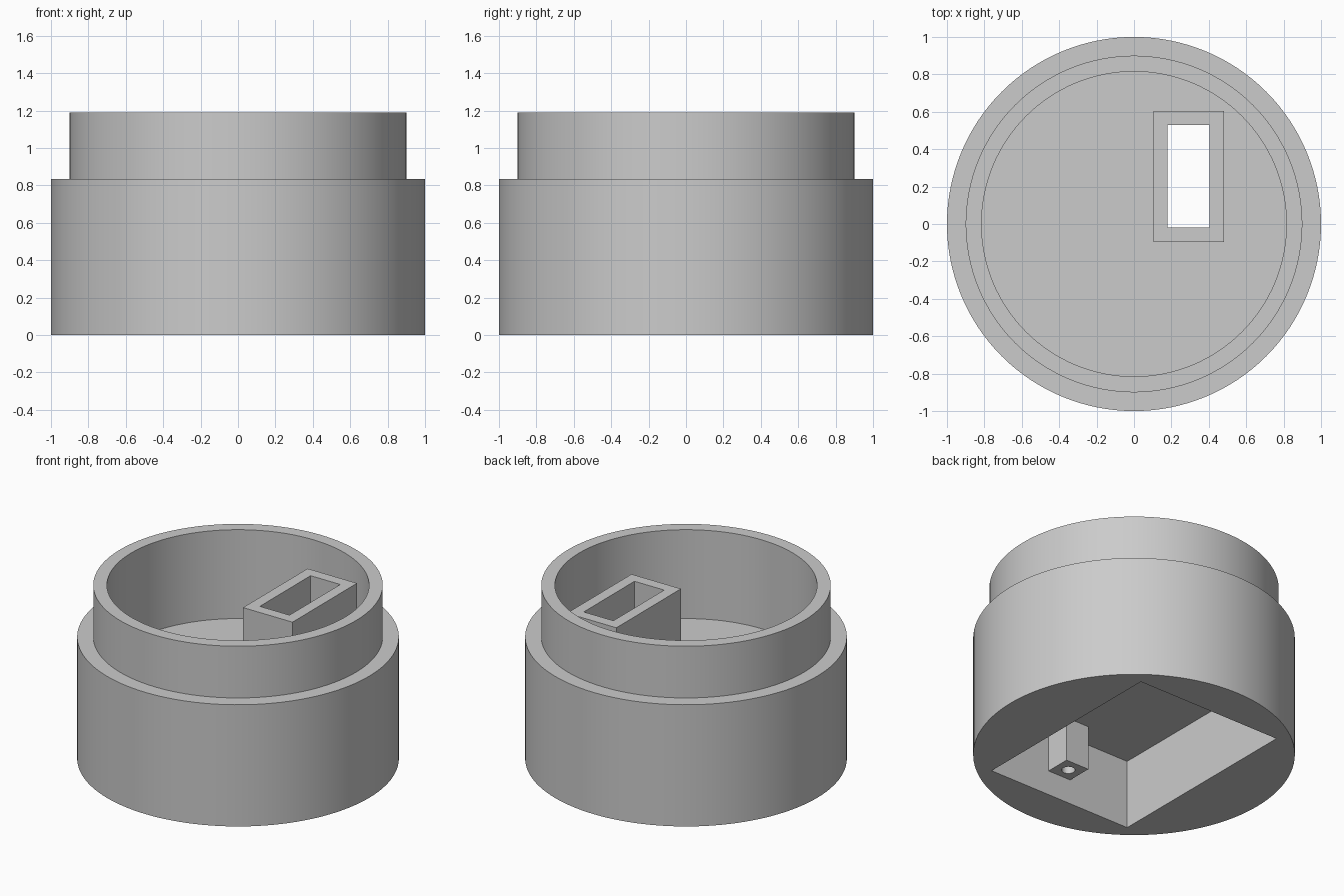
import bpy
import bmesh
import math
from mathutils import Matrix, Vector

cube = bpy.data.objects.get("Cube")
if cube:
    bpy.data.objects.remove(cube, do_unlink=True)

grey = bpy.data.materials.new("plain grey")
grey.use_nodes = True
grey.diffuse_color = (0.6, 0.6, 0.6, 1)
grey.node_tree.nodes["Principled BSDF"].inputs["Base Color"].default_value = (0.6, 0.6, 0.6, 1)

FLOOR, CEILING = 0.58, 0.475      # cup floor and underside recess ceiling
HALF_X, HALF_Y = 0.55, 0.722      # underside recess half sizes


def make_object(name, bm):
    bmesh.ops.recalc_face_normals(bm, faces=bm.faces[:])
    mesh = bpy.data.meshes.new(name)
    bm.to_mesh(mesh)
    bm.free()
    mesh.materials.append(grey)
    obj = bpy.data.objects.new(name, mesh)
    bpy.context.collection.objects.link(obj)
    return obj


def box(name, low, high):
    low, high = Vector(low), Vector(high)
    bm = bmesh.new()
    bmesh.ops.create_cube(bm, size=1, matrix=Matrix.Translation((low + high) / 2)
                          @ Matrix.Diagonal((*(high - low), 1)))
    return make_object(name, bm)


def cylinder(name, center, radius, height):
    bm = bmesh.new()
    bmesh.ops.create_cone(bm, cap_ends=True, segments=32, radius1=radius, radius2=radius,
                          depth=height, matrix=Matrix.Translation(center))
    return make_object(name, bm)


def lathe(name, profile, steps):
    bm = bmesh.new()
    verts = [bm.verts.new((r, 0, z)) for r, z in profile]
    edges = [bm.edges.new(pair) for pair in zip(verts, verts[1:])]
    bmesh.ops.spin(bm, geom=verts + edges, cent=(0, 0, 0), axis=(0, 0, 1),
                   angle=math.tau, steps=steps)
    bmesh.ops.remove_doubles(bm, verts=bm.verts[:], dist=1e-4)
    return make_object(name, bm)


def activate(obj):
    bpy.ops.object.select_all(action='DESELECT')
    obj.select_set(True)
    bpy.context.view_layer.objects.active = obj


def cut(obj, cutter):
    mod = obj.modifiers.new("cut", 'BOOLEAN')
    mod.operation, mod.solver, mod.object = 'DIFFERENCE', 'EXACT', cutter
    activate(obj)
    bpy.ops.object.modifier_apply(modifier=mod.name)
    bpy.data.objects.remove(cutter, do_unlink=True)


# Round stepped housing with an open cup on top
housing = lathe("housing", [(0, 0), (1, 0), (1, 0.835), (0.9, 0.835), (0.9, 1.19),
                            (0.815, 1.19), (0.815, FLOOR), (0, FLOOR)], 128)

# Rectangular recess underneath, and the slot through the floor
cut(housing, box("recess_cutter", (-HALF_X, -HALF_Y, -0.2), (HALF_X, HALF_Y, CEILING)))
slot_low, slot_high = (0.18, -0.02), (0.405, 0.53)
cut(housing, box("floor_slot_cutter", (*slot_low, 0.4), (*slot_high, 0.7)))

# Hollow rectangular chimney standing in the cup
chimney = box("chimney", (0.105, -0.095, FLOOR), (0.48, 0.605, 1.10))
cut(chimney, box("chimney_cutter", (*slot_low, 0.4), (*slot_high, 1.3)))

# Screw posts on the two short walls of the recess
posts = []
for side, label in ((-1, "front"), (1, "back")):
    ys = sorted((side * 0.547, side * (HALF_Y + 0.01)))
    post = box(label + "_screw_post", (-0.088, ys[0], 0.17), (0.088, ys[1], CEILING + 0.01))
    cut(post, cylinder("screw_hole_cutter", (0, side * 0.635, 0.2), 0.042, 0.4))
    posts.append(post)

# Smooth round walls, crisp edges
for obj in [housing, chimney] + posts:
    activate(obj)
    bpy.ops.object.shade_smooth_by_angle(angle=math.radians(30))
